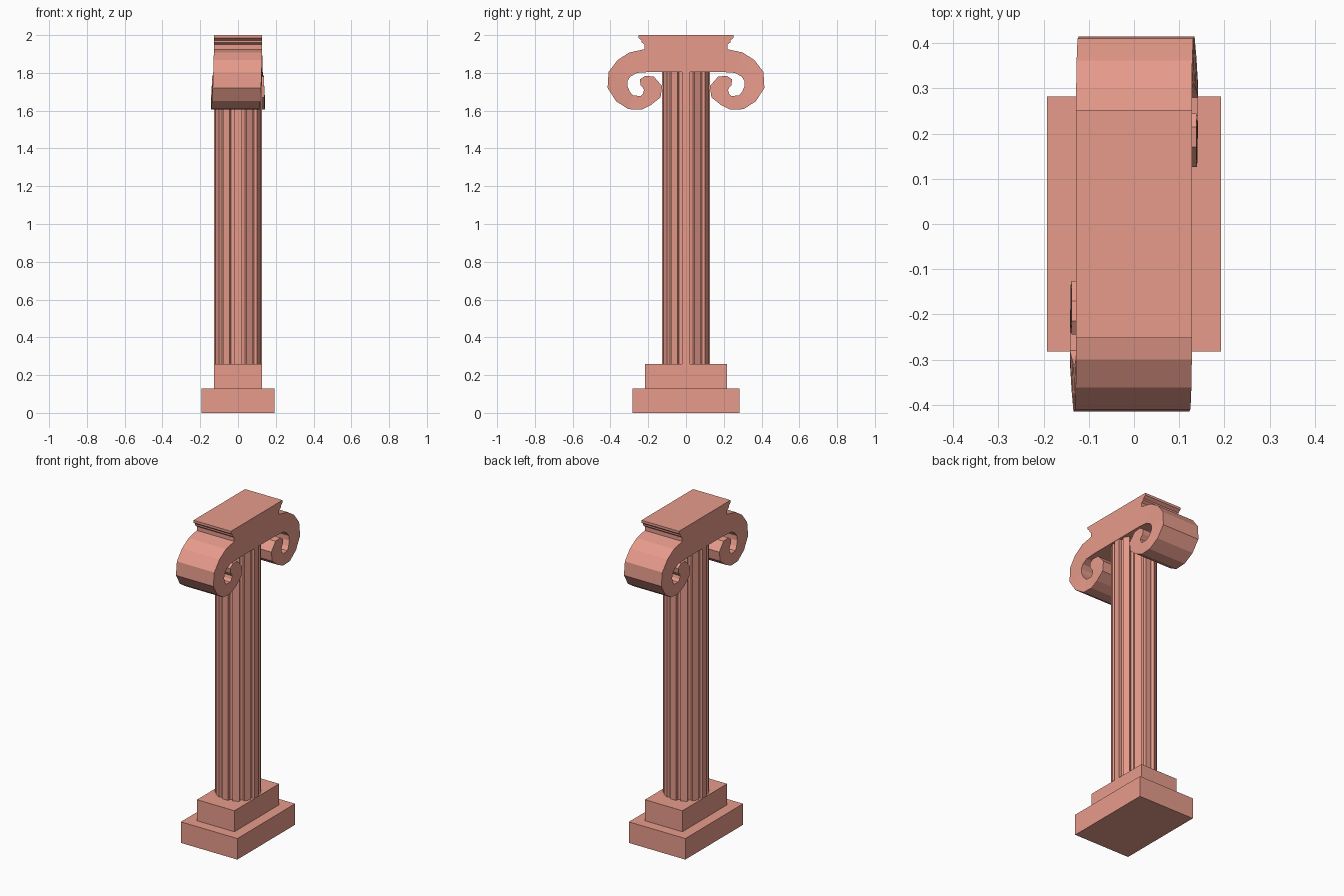
import bpy, bmesh, math

if "Cube" in bpy.data.objects:
    bpy.data.objects.remove(bpy.data.objects["Cube"])

mat = bpy.data.materials.new("terracotta")
mat.diffuse_color = (0.8, 0.33, 0.26, 1)
mat.use_nodes = True
mat.node_tree.nodes["Principled BSDF"].inputs["Base Color"].default_value = mat.diffuse_color


def finish(name, bm):
    bmesh.ops.recalc_face_normals(bm, faces=bm.faces)
    me = bpy.data.meshes.new(name)
    bm.to_mesh(me)
    bm.free()
    me.materials.append(mat)
    ob = bpy.data.objects.new(name, me)
    bpy.context.collection.objects.link(ob)
    return ob


def prism(name, points, vec):
    """Extrude a closed 3D outline along vec."""
    bm = bmesh.new()
    face = bm.faces.new([bm.verts.new(p) for p in points])
    res = bmesh.ops.extrude_face_region(bm, geom=[face], use_keep_orig=True)
    bmesh.ops.translate(bm, vec=vec, verts=[v for v in res["geom"] if isinstance(v, bmesh.types.BMVert)])
    return finish(name, bm)


def slab(name, hx, hy, z0, z1):
    prism(name, [(-hx, -hy, z0), (hx, -hy, z0), (hx, hy, z0), (-hx, hy, z0)], (0, 0, z1 - z0))


# Stepped plinth
slab("plinth_lower", 0.193, 0.282, 0.0, 0.13)
slab("plinth_upper", 0.128, 0.218, 0.13, 0.26)

# Fluted shaft: ribs with narrow grooves between them
FLUTES = 12
ring = []
for i in range(FLUTES):
    a = 2 * math.pi * i / FLUTES
    for da, r in ((-9, 0.128), (9, 0.128), (11, 0.111), (19, 0.111)):
        t = a + math.radians(da)
        ring.append((r * math.cos(t), r * math.sin(t), 0.26))
prism("fluted_shaft", ring, (0, 0, 1.56))

# Capital block with stepped moulding, profile in the y-z plane
W = 0.128
half = [(0.19, 1.805), (0.22, 1.925), (0.22, 1.95), (0.235, 1.962),
        (0.235, 1.972), (0.252, 1.985), (0.252, 2.0)]
profile = half + [(-y, z) for y, z in reversed(half)]
prism("capital_block", [(-W, y, z) for y, z in profile], (2 * W, 0, 0))

# Volutes: paired outer / inner points and the sideways drift along the spiral
spiral = [
    (0.22, 1.925, 0.19, 1.805, 0.0),
    (0.30, 1.908, 0.26, 1.80, 0.0),
    (0.362, 1.868, 0.295, 1.78, 0.001),
    (0.41, 1.805, 0.31, 1.757, 0.003),
    (0.415, 1.72, 0.31, 1.73, 0.006),
    (0.37, 1.65, 0.297, 1.70, 0.010),
    (0.305, 1.608, 0.28, 1.68, 0.014),
    (0.235, 1.605, 0.24, 1.678, 0.014),
    (0.185, 1.63, 0.228, 1.69, 0.013),
    (0.135, 1.67, 0.222, 1.71, 0.012),
    (0.126, 1.73, 0.23, 1.723, 0.011),
    (0.17, 1.78, 0.24, 1.735, 0.010),
    (0.215, 1.785, 0.245, 1.765, 0.010),
]
for side, name in ((1, "volute_back"), (-1, "volute_front")):
    bm = bmesh.new()
    loops = []
    for yo, zo, yi, zi, dx in spiral:
        corners = [(-W + dx, yo, zo), (W + dx, yo, zo), (W + dx, yi, zi), (-W + dx, yi, zi)]
        loops.append([bm.verts.new((side * x, side * y, z)) for x, y, z in corners])
    for a, b in zip(loops, loops[1:]):
        for k in range(4):
            bm.faces.new((a[k], a[(k + 1) % 4], b[(k + 1) % 4], b[k]))
    bm.faces.new(loops[0])
    bm.faces.new(loops[-1])
    finish(name, bm)
